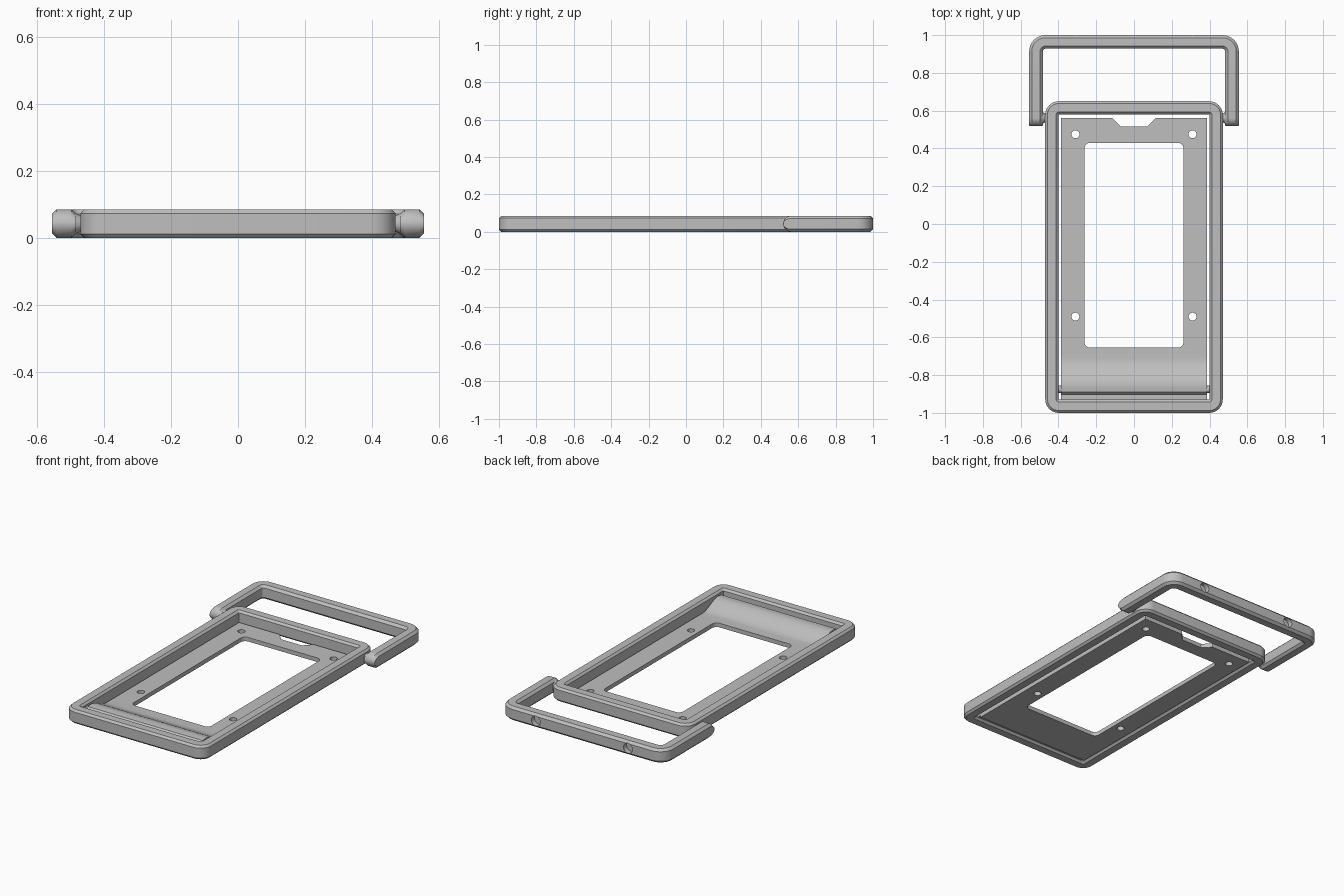
import bpy, bmesh, math
from mathutils import Vector

cube = bpy.data.objects.get("Cube")
if cube:
    bpy.data.objects.remove(cube)

H = 0.085          # overall thickness
MID = H / 2
grey = bpy.data.materials.new("plain grey")
grey.use_nodes = True
grey.diffuse_color = (0.52, 0.52, 0.52, 1)
grey.node_tree.nodes["Principled BSDF"].inputs["Base Color"].default_value = (0.52, 0.52, 0.52, 1)


def finish(name, bm, smooth=True):
    bmesh.ops.recalc_face_normals(bm, faces=bm.faces)
    mesh = bpy.data.meshes.new(name)
    bm.to_mesh(mesh)
    bm.free()
    ob = bpy.data.objects.new(name, mesh)
    bpy.context.collection.objects.link(ob)
    mesh.materials.append(grey)
    bpy.ops.object.select_all(action='DESELECT')
    ob.select_set(True)
    bpy.context.view_layer.objects.active = ob
    if smooth:
        bpy.ops.object.shade_smooth_by_angle(angle=math.radians(30))
    return ob


def arc(cx, cy, r, start, steps=8):
    """Quarter turn, counter-clockwise from the start angle in degrees."""
    return [Vector((cx + r * math.cos(a), cy + r * math.sin(a)))
            for a in (math.radians(start + 90 * i / steps) for i in range(steps + 1))]


def rounded_rect(x, y0, y1, r):
    return (arc(x - r, y1 - r, r, 0) + arc(r - x, y1 - r, r, 90)
            + arc(r - x, y0 + r, r, 180) + arc(x - r, y0 + r, r, 270))


def sweep(name, path, width, chamfer, closed, scales=None):
    """Sweep a chamfered bar section along a flat path."""
    w, h, c = width / 2, MID, chamfer
    section = [(w, h - c), (w - c, h), (c - w, h), (-w, h - c),
               (-w, c - h), (c - w, -h), (w - c, -h), (w, c - h)]
    bm, rings, n = bmesh.new(), [], len(path)
    for i, p in enumerate(path):
        a = path[(i - 1) % n] if closed or i else p
        b = path[(i + 1) % n] if closed or i < n - 1 else p
        t = (b - a).normalized()
        side = Vector((t.y, -t.x))
        sx, sz = scales[i] if scales else (1, 1)
        rings.append([bm.verts.new((p.x + side.x * u * sx, p.y + side.y * u * sx, MID + v * sz))
                      for u, v in section])
    for i in range(n if closed else n - 1):
        r, s = rings[i], rings[(i + 1) % n]
        for j in range(8):
            bm.faces.new((r[j], r[(j + 1) % 8], s[(j + 1) % 8], s[j]))
    if not closed:
        bm.faces.new(rings[0])
        bm.faces.new(rings[-1])
    return finish(name, bm)


def prism(name, outline, lift, extrude, smooth=True):
    """Extrude an outline; lift places each outline point in space."""
    bm = bmesh.new()
    face = bm.faces.new([bm.verts.new(lift(p)) for p in outline])
    new = bmesh.ops.extrude_face_region(bm, geom=[face])["geom"]
    bmesh.ops.translate(bm, vec=extrude, verts=[g for g in new if isinstance(g, bmesh.types.BMVert)])
    return finish(name, bm, smooth)


def cylinder(name, pos, axis, r1, r2, depth):
    bm = bmesh.new()
    bmesh.ops.create_cone(bm, cap_ends=True, segments=32, radius1=r1, radius2=r2, depth=depth)
    turn = Vector((0, 0, 1)).rotation_difference(Vector(axis)).to_matrix()
    bmesh.ops.rotate(bm, verts=bm.verts, matrix=turn)
    bmesh.ops.translate(bm, verts=bm.verts, vec=pos)
    return finish(name, bm)


def cut(target, cutters):
    for c in cutters:
        c.hide_render = True
        mod = target.modifiers.new("cut", 'BOOLEAN')
        mod.operation, mod.solver, mod.object = 'DIFFERENCE', 'EXACT', c
        bpy.ops.object.select_all(action='DESELECT')
        bpy.context.view_layer.objects.active = target
        target.select_set(True)
        # keep the smoothing modifier last
        bpy.ops.object.modifier_move_to_index(modifier=mod.name, index=0)
        bpy.ops.object.modifier_apply(modifier=mod.name)
        bpy.data.objects.remove(c)
    bpy.ops.object.shade_smooth_by_angle(angle=math.radians(30))


# Outer frame
sweep("outer_frame", rounded_rect(0.435, -0.965, 0.615, 0.037), 0.07, 0.012, True)

# Folding handle, with legs rounded off at the hinge end
leg_x, bar_y, bend = 0.519, 0.964, 0.05
tip, tip_scale = [], []
for i in range(9):
    a = math.radians(88 * (1 - i / 8))
    tip.append(Vector((leg_x, 0.562 - MID * math.sin(a))))
    tip_scale.append((0.85 if i == 0 else 1, math.cos(a)))
half = tip + arc(leg_x - bend, bar_y - bend, bend, 0)
path = half + [Vector((-p.x, p.y)) for p in reversed(half)]
scale = tip_scale + [(1, 1)] * 9
handle = sweep("handle", path, 0.072, 0.014, False, scale + scale[::-1])
cut(handle, [cylinder("socket", (s * 0.31, 1.0, MID), (0, 1, 0), 0.03, 0.03, 0.06) for s in (-1, 1)])

# Cone hinges between handle and frame
for s, side in ((1, "left"), (-1, "right")):
    cylinder(side + "_hinge", (s * 0.476, 0.562, MID), (s, 0, 0), 0.02, 0.034, 0.03)
    cylinder(side + "_plate_pin", (s * 0.392, -0.875, MID), (s, 0, 0), 0.02, 0.02, 0.025)

# Back plate with a ramp swelling up at the front end
floor, top = 0.025, 0.072
profile = [(0.562, 0.0), (0.562, floor)]
for i in range(17):
    t = i / 16
    profile.append((-0.71 - 0.15 * t, floor + (top - floor) * (1 - math.cos(math.pi * t)) / 2))
profile += [(-0.89, top - 0.004), (-0.903, top - 0.018), (-0.905, 0.0)]
plate = prism("back_plate", profile, lambda p: (-0.386, p[0], p[1]), (0.772, 0, 0))

flat = lambda p: (p[0], p[1], -0.1)
cutters = [prism("window_cutter", rounded_rect(0.262, -0.655, 0.43, 0.03), flat, (0, 0, 0.3)),
           prism("notch_cutter", [(-0.13, 0.6), (-0.115, 0.562), (-0.07, 0.515),
                                  (0.07, 0.515), (0.115, 0.562), (0.13, 0.6)], flat, (0, 0, 0.3))]
cutters += [cylinder("screw_cutter", (x, y, 0), (0, 0, 1), 0.021, 0.021, 0.3)
            for x in (-0.31, 0.31) for y in (-0.49, 0.475)]
cut(plate, cutters)

# Narrow ledge joining the plate to the front of the frame
prism("front_ledge", [(-0.386, -0.935), (0.386, -0.935), (0.386, -0.9), (-0.386, -0.9)],
      lambda p: (p[0], p[1], 0.012), (0, 0, 0.025), False)
